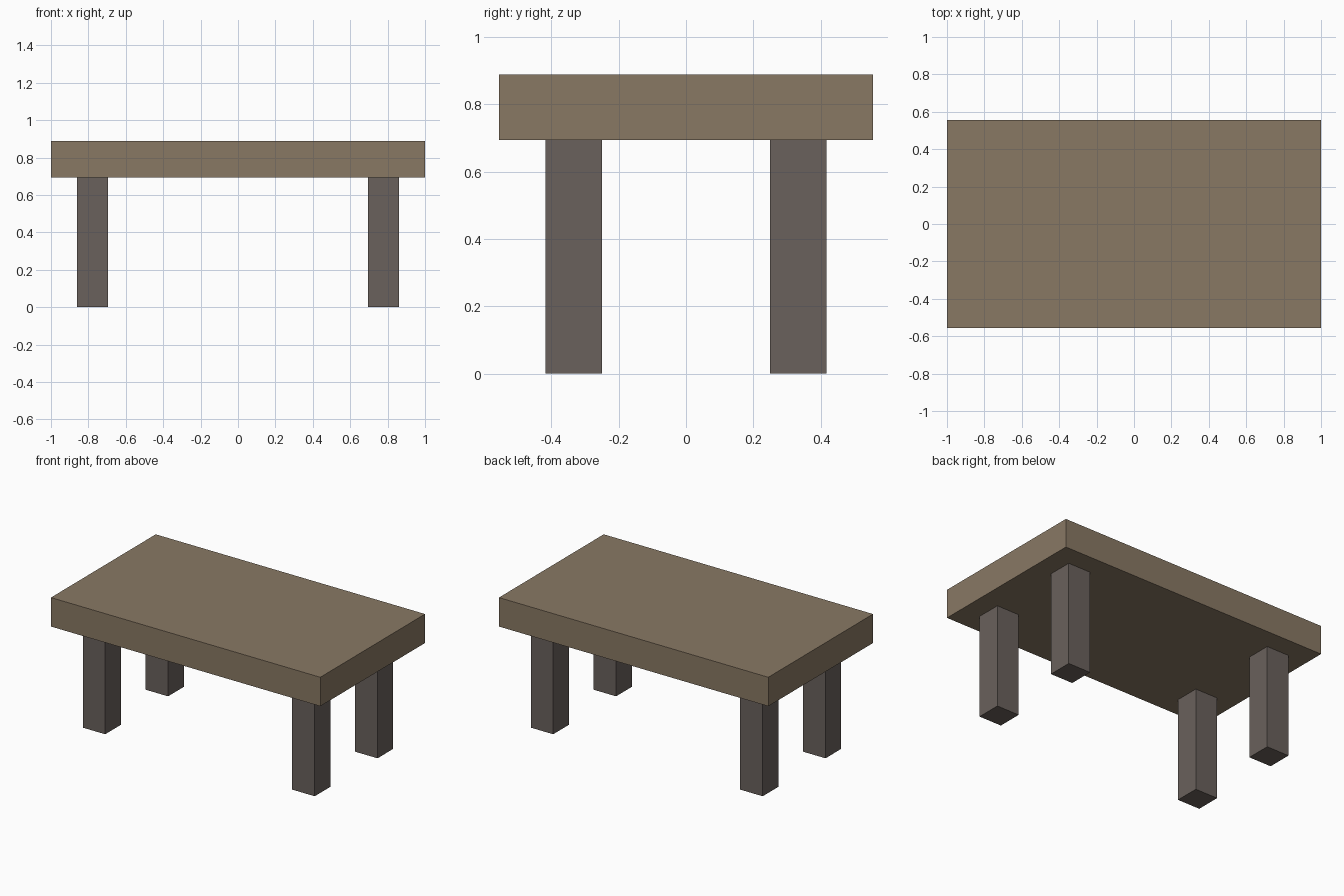
import bpy

if "Cube" in bpy.data.objects:
    bpy.data.objects.remove(bpy.data.objects["Cube"])

U = 1 / 18  # design grid: the table is 36 units long


def material(name, color):
    mat = bpy.data.materials.new(name)
    mat.diffuse_color = (*color, 1)
    mat.use_nodes = True
    mat.node_tree.nodes["Principled BSDF"].inputs["Base Color"].default_value = mat.diffuse_color
    return mat


def box(name, low, high, mat):
    """Box between two corners given in grid units."""
    center = [(a + b) / 2 * U for a, b in zip(low, high)]
    bpy.ops.mesh.primitive_cube_add(size=1, location=center)
    obj = bpy.context.object
    obj.name = name
    obj.scale = [(b - a) * U for a, b in zip(low, high)]
    bpy.ops.object.transform_apply(location=False, rotation=False, scale=True)
    obj.data.materials.append(mat)
    return obj


top_wood = material("top_wood", (0.25, 0.19, 0.127))
leg_wood = material("leg_wood", (0.144, 0.12, 0.107))

# Thick slab top
box("table_top", (-18, -10, 12.5), (18, 10, 16), top_wood)

# Four square legs set in from the corners
for side, sx in (("left", -1), ("right", 1)):
    for end, sy in (("front", -1), ("back", 1)):
        cx, cy = sx * 14, sy * 6
        box(f"{end}_{side}_leg", (cx - 1.5, cy - 1.5, 0),
            (cx + 1.5, cy + 1.5, 12.5), leg_wood)
